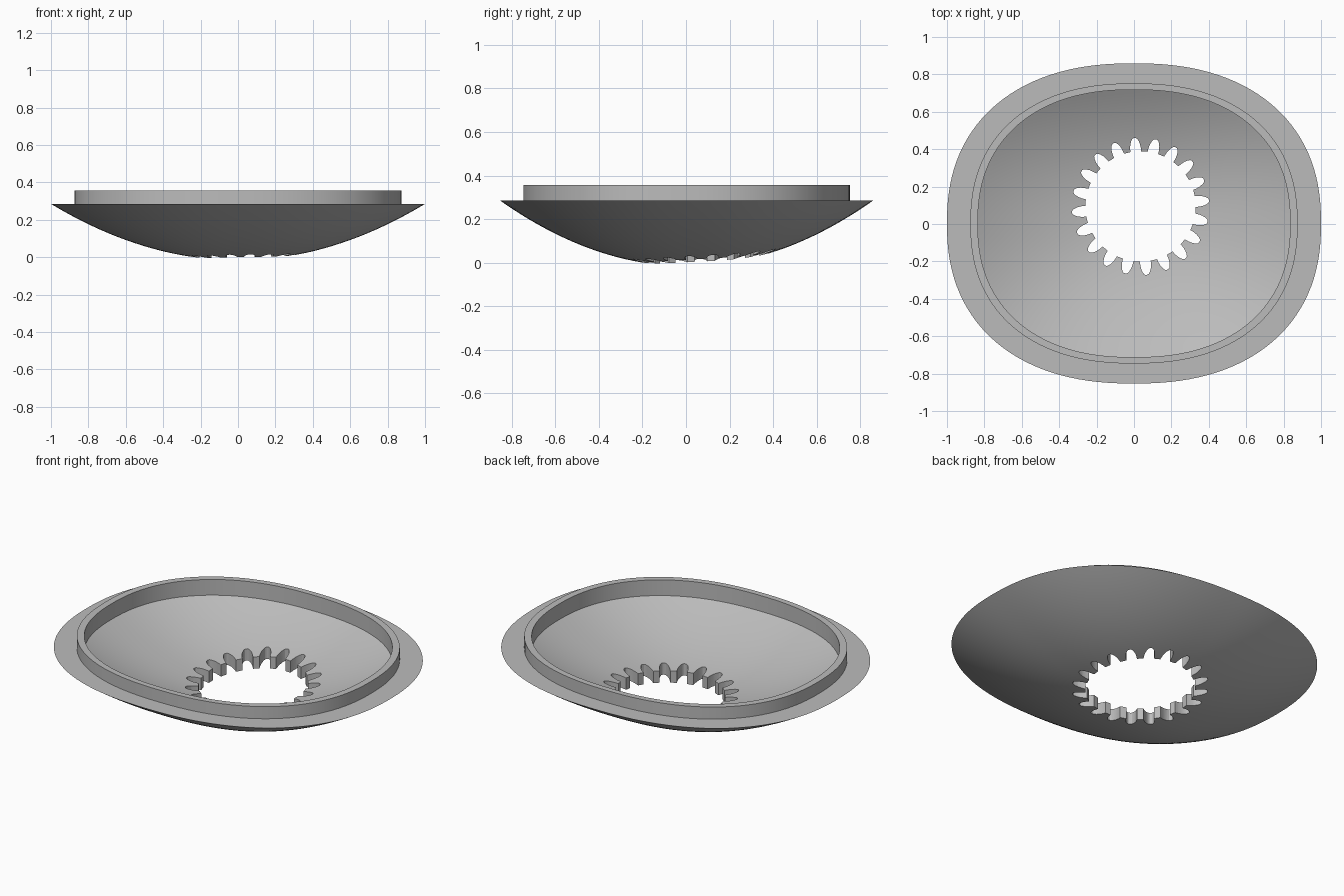
import bpy, bmesh, math
from math import cos, sin, pi, radians

old = bpy.data.objects.get("Cube")
if old:
    bpy.data.objects.remove(old, do_unlink=True)

SEGMENTS = 128
DEPTH_Y = 0.856          # half depth of the oval, half width is 1
POWER = 2.3              # slightly squared oval
THICKNESS = 0.07

grey = bpy.data.materials.new("plain grey")
grey.use_nodes = True
colour = (0.5, 0.5, 0.5, 1)
grey.diffuse_color = colour
grey.node_tree.nodes["Principled BSDF"].inputs["Base Color"].default_value = colour


def new_object(name, bm):
    bmesh.ops.recalc_face_normals(bm, faces=bm.faces)
    mesh = bpy.data.meshes.new(name)
    bm.to_mesh(mesh)
    bm.free()
    mesh.materials.append(grey)
    obj = bpy.data.objects.new(name, mesh)
    bpy.context.collection.objects.link(obj)
    return obj


def oval(scale, z):
    points = []
    for i in range(SEGMENTS):
        a = 2 * pi * i / SEGMENTS
        c, s = cos(a), sin(a)
        r = (abs(c) ** POWER + abs(s) ** POWER) ** (-1 / POWER)
        points.append((scale * r * c, scale * r * s * DEPTH_Y + 0.003, z))
    return points


def under_z(s):
    return 0.3015 * s * s - 0.0165


# Dished body: closed section swept around the oval
steps = 28
low, wall_in, wall_out, rim_z, top_z = 0.1, 0.835, 0.875, 0.285, 0.357
section = [(s, under_z(s)) for s in
           (low + (1 - low) * i / steps for i in range(steps + 1))]
section += [(wall_out, rim_z), (wall_out, top_z), (wall_in, top_z)]
section += [(s, under_z(s) + THICKNESS) for s in
            (wall_in + (low - wall_in) * i / steps for i in range(steps + 1))]

bm = bmesh.new()
rings = [[bm.verts.new(p) for p in oval(s, z)] for s, z in section]
for k, ring in enumerate(rings):
    nxt = rings[(k + 1) % len(rings)]
    for i in range(SEGMENTS):
        j = (i + 1) % SEGMENTS
        bm.faces.new((ring[i], ring[j], nxt[j], nxt[i]))
dish = new_object("oval_dish", bm)

# Gear shaped cutter for the off-centre opening
TEETH = 20
flank = [(0.295, 5.6), (0.315, 5.2), (0.335, 4.4), (0.352, 3.2), (0.363, 2.0), (0.367, 0.9)]
tooth = [(r, -a) for r, a in flank] + [(r, a) for r, a in reversed(flank)]
bm = bmesh.new()
outline = []
for t in range(TEETH):
    for r, a in tooth:
        angle = radians(5 + 360 / TEETH * t + a)
        outline.append(bm.verts.new((0.035 + r * cos(angle), 0.094 + r * sin(angle), -0.3)))
base = bm.faces.new(outline)
extruded = bmesh.ops.extrude_face_region(bm, geom=[base])["geom"]
bmesh.ops.translate(bm, vec=(0, 0, 0.9),
                    verts=[v for v in extruded if isinstance(v, bmesh.types.BMVert)])
if base.is_valid and len(bm.faces) < len(outline) + 2:
    bm.faces.new(outline)
cutter = new_object("gear_cutter", bm)
cutter.hide_render = True

# Cut the opening and apply it
cut = dish.modifiers.new("gear_opening", 'BOOLEAN')
cut.operation = 'DIFFERENCE'
cut.solver = 'EXACT'
cut.object = cutter
bpy.ops.object.select_all(action='DESELECT')
dish.select_set(True)
bpy.context.view_layer.objects.active = dish
bpy.ops.object.modifier_apply(modifier=cut.name)
bpy.data.objects.remove(cutter, do_unlink=True)

# Smooth shading with crisp rims
bpy.ops.object.shade_smooth_by_angle(angle=radians(25))
